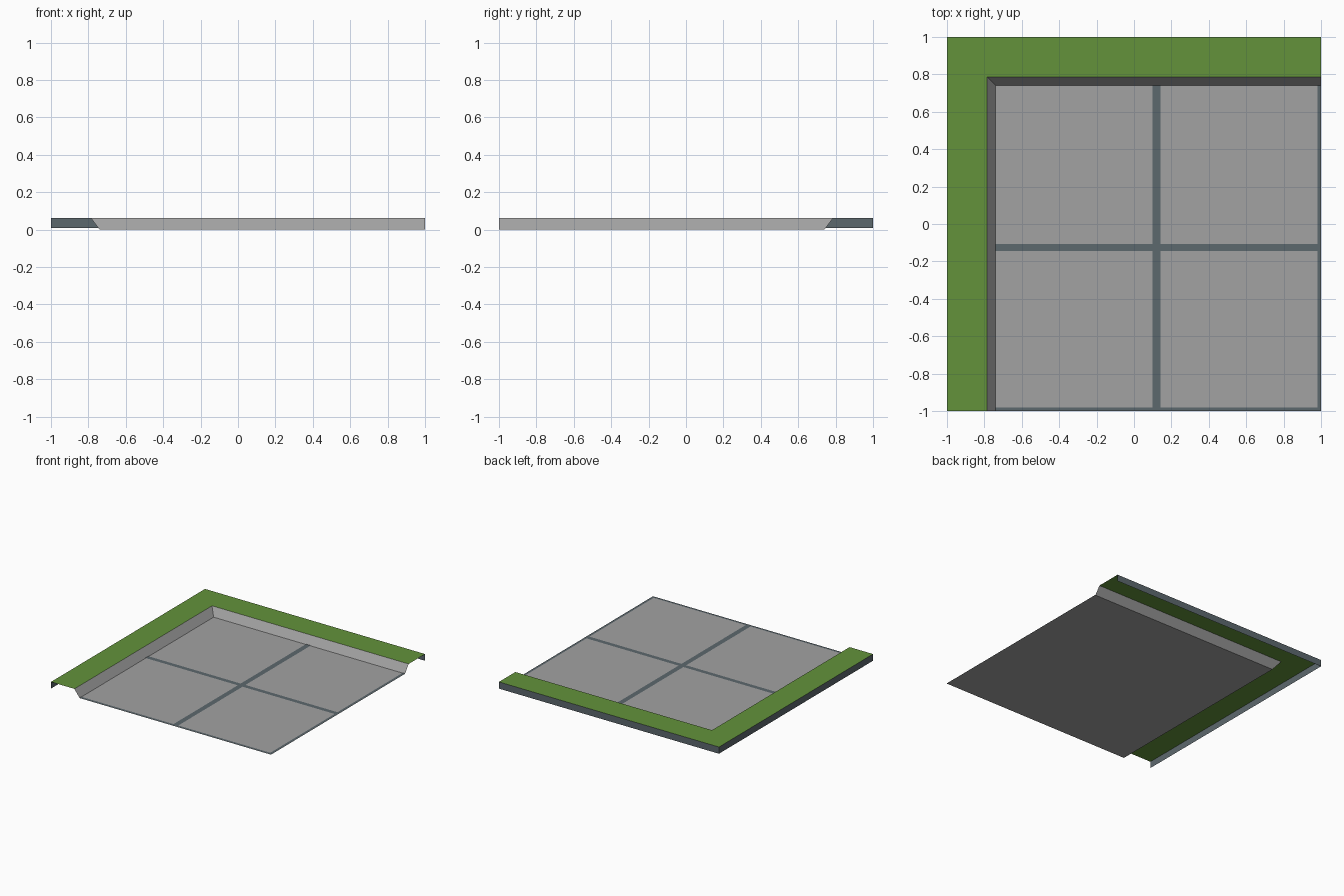
import bpy, bmesh

if "Cube" in bpy.data.objects:
    bpy.data.objects.remove(bpy.data.objects["Cube"])


def material(name, rgb):
    m = bpy.data.materials.new(name)
    m.diffuse_color = (*rgb, 1.0)
    m.use_nodes = True
    m.node_tree.nodes["Principled BSDF"].inputs["Base Color"].default_value = m.diffuse_color
    return m


GREEN = material("grass green", (0.125, 0.29, 0.044))
GREY = material("paving grey", (0.36, 0.36, 0.36))
SLATE = material("slate grey", (0.108, 0.138, 0.155))


def sheet(name, polygons, mat):
    """Open surface made from a few flat polygons."""
    bm = bmesh.new()
    for poly in polygons:
        bm.faces.new([bm.verts.new(p) for p in poly])
    bmesh.ops.remove_doubles(bm, verts=bm.verts, dist=0.0001)
    mesh = bpy.data.meshes.new(name)
    bm.to_mesh(mesh)
    bm.free()
    mesh.materials.append(mat)
    obj = bpy.data.objects.new(name, mesh)
    bpy.context.collection.objects.link(obj)
    return obj


def corner_band(name, outer, inner, mat):
    """Mitred band round the left and back sides; ends are (inset, height)."""
    def path(inset, z):
        return [(-1 + inset, -1, z), (-1 + inset, 1 - inset, z), (1, 1 - inset, z)]
    a, b = path(*outer), path(*inner)
    return sheet(name, [(a[i], b[i], b[i + 1], a[i + 1]) for i in range(2)], mat)


def rect(name, x0, x1, y0, y1, z, mat):
    return sheet(name, [[(x0, y0, z), (x1, y0, z), (x1, y1, z), (x0, y1, z)]], mat)


TOP, EDGE, LINE = 0.063, 0.74, 0.003

# Raised corner: outer skirt, grass border and sloping bank
corner_band("outer_skirt", (0, 0.008), (0, TOP), SLATE)
corner_band("grass_border", (0, TOP), (0.213, TOP), GREEN)
corner_band("sloping_bank", (0.213, TOP), (1 - EDGE, 0), GREY)

# Sunken paved floor
rect("paved_floor", -EDGE, 1, -1, EDGE, 0, GREY)

# Dark joints: full width across the middle, half width on the open edges
rect("middle_joint_lengthwise", 0.10, 0.143, -1, EDGE, LINE, SLATE)
rect("edge_joint_right", 0.98, 1, -1, EDGE, LINE, SLATE)
for x0, x1 in ((-EDGE, 0.10), (0.143, 0.98)):
    rect("middle_joint_crosswise", x0, x1, -0.145, -0.108, LINE, SLATE)
    rect("edge_joint_front", x0, x1, -1, -0.98, LINE, SLATE)
